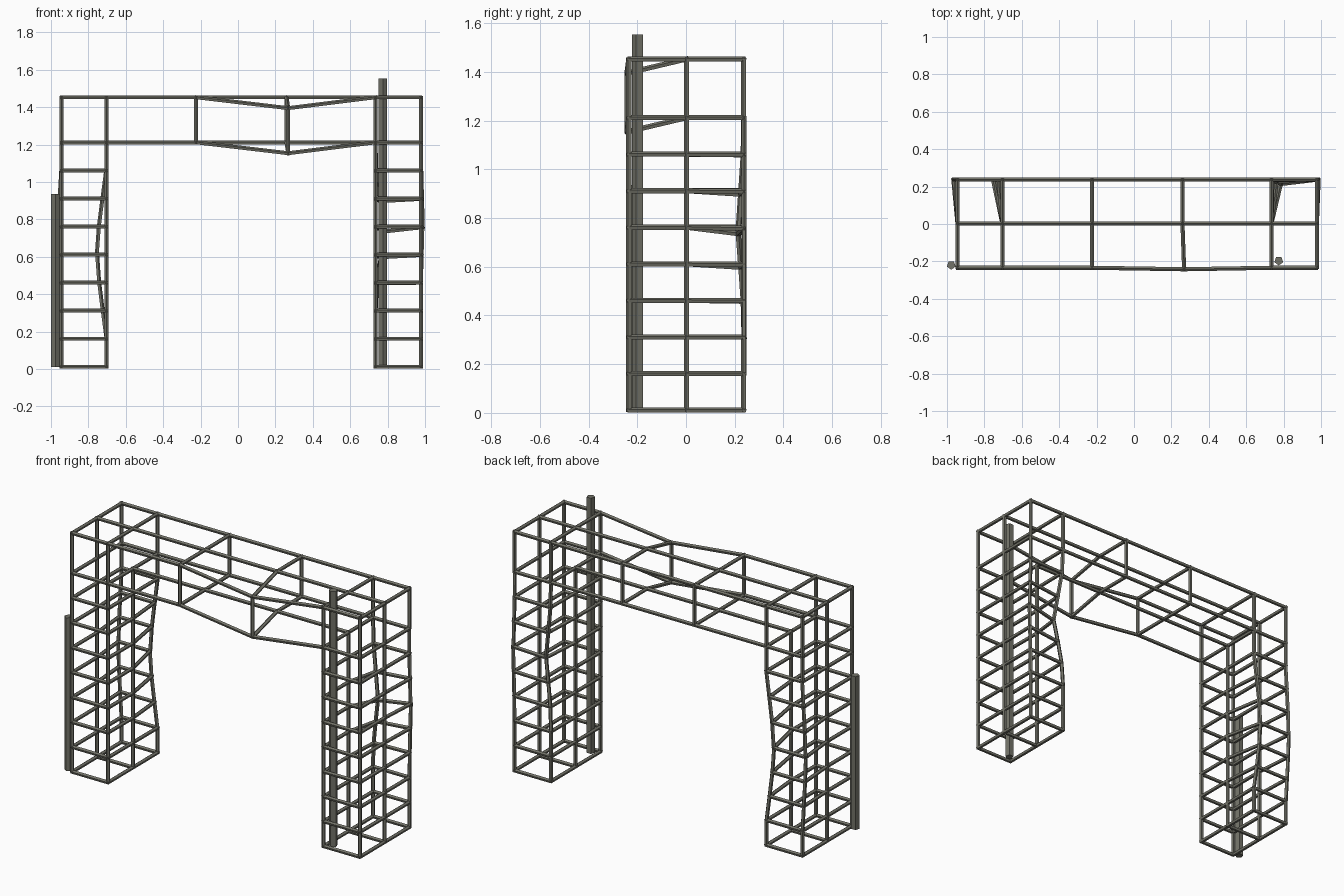
import bpy, bmesh, math
from mathutils import Vector, Matrix

if "Cube" in bpy.data.objects:
    bpy.data.objects.remove(bpy.data.objects["Cube"])

mat = bpy.data.materials.new("weathered_metal")
mat.diffuse_color = (0.17, 0.17, 0.14, 1)
mat.use_nodes = True
mat.node_tree.nodes["Principled BSDF"].inputs["Base Color"].default_value = mat.diffuse_color

# Lattice node planes: two towers joined by a beam
XS = [-0.944, -0.704, -0.224, 0.259, 0.735, 0.978]
YS = [-0.234, 0.003, 0.238]
ZS = [0.011 + 0.15 * k for k in range(9)] + [1.452]
BAR_R = 0.0115


def solid(c):
    i, j, k = c
    inside = 0 <= i < 5 and 0 <= j < 2 and 0 <= k < 9
    return inside and (i in (0, 4) or k == 8)


def outer_edges():
    """Node pairs along every exposed face of the arch-shaped cell grid."""
    edges = set()
    for i in range(5):
        for j in range(2):
            for k in range(9):
                cell = (i, j, k)
                if not solid(cell):
                    continue
                for axis in range(3):
                    for side in (0, 1):
                        n = list(cell)
                        n[axis] += 2 * side - 1
                        if solid(n):
                            continue
                        u, v = [a for a in range(3) if a != axis]
                        ring = []
                        for du, dv in ((0, 0), (1, 0), (1, 1), (0, 1)):
                            p = list(cell)
                            p[axis] += side
                            p[u] += du
                            p[v] += dv
                            ring.append(tuple(p))
                        for a in range(4):
                            edges.add(tuple(sorted((ring[a], ring[a - 1]))))
    return sorted(edges)


def node(n):
    """Node position, including the dents in the damaged frame."""
    i, j, k = n
    p = Vector((XS[i], YS[j], ZS[k]))
    if i == 3 and j == 0:                     # sagging front of the beam
        p += Vector((0.009, -0.008, -0.058))
    if j == 2 and i in (0, 1):                # left tower, back posts pushed out
        f = {4: 1, 3: 0.78, 5: 0.78, 2: 0.4, 6: 0.4}.get(k, 0)
        p.x -= f * (0.05 if i else 0.022)
    if j == 2 and i in (4, 5):                # right tower, back posts dented
        f = {5: 1, 4: 0.55, 6: 0.55, 3: 0.15, 7: 0.1}.get(k, 0)
        d = Vector((0.05, -0.024, -0.026)) if i == 4 else Vector((0.009, 0, -0.004))
        p += f * d
    return p


def tube(bm, a, b, radius, sides, extend=0.0):
    d = (b - a).normalized()
    length = (b - a).length + 2 * extend
    m = Matrix.Translation((a + b) / 2) @ d.to_track_quat('Z', 'Y').to_matrix().to_4x4()
    bmesh.ops.create_cone(bm, cap_ends=True, segments=sides, radius1=radius,
                          radius2=radius, depth=length, matrix=m)


def finish(name, bm):
    me = bpy.data.meshes.new(name)
    bm.to_mesh(me)
    bm.free()
    me.materials.append(mat)
    ob = bpy.data.objects.new(name, me)
    bpy.context.collection.objects.link(ob)


# Lattice bars
bm = bmesh.new()
for a, b in outer_edges():
    tube(bm, node(a), node(b), BAR_R, 5, BAR_R * 0.6)
finish("lattice_frame", bm)

# Upright poles
for name, x, y, top in (("left_pole", -0.977, -0.22, 0.935),
                        ("right_pole", 0.774, -0.197, 1.553)):
    bm = bmesh.new()
    tube(bm, Vector((x, y, 0.01)), Vector((x, y, top)), 0.0245, 5)
    finish(name, bm)
